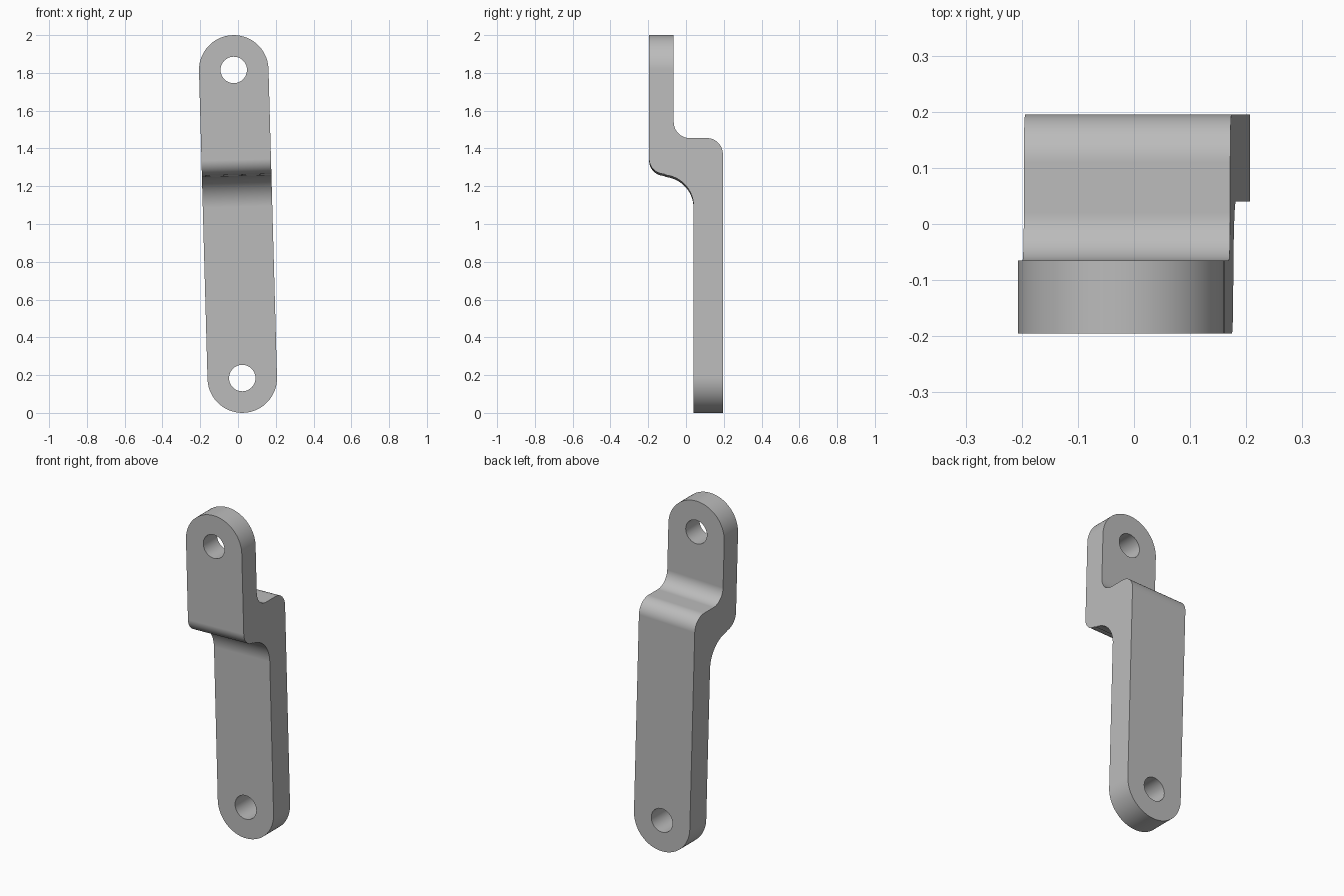
import bpy, bmesh
from math import cos, sin, pi, radians
from mathutils import Matrix, Vector

cube = bpy.data.objects.get("Cube")
if cube:
    bpy.data.objects.remove(cube, do_unlink=True)

TILT = -0.0276           # lean of the link about the y axis
HALF = 0.816             # pin hole distance from the middle
END_R, HOLE_R = 0.184, 0.07

steel = bpy.data.materials.new("plain_grey")
steel.use_nodes = True
grey = (0.5, 0.5, 0.5, 1)
steel.diffuse_color = grey
steel.node_tree.nodes["Principled BSDF"].inputs["Base Color"].default_value = grey


def arc(cx, cz, r, start, end, steps=16):
    """Points on an arc, angles in degrees."""
    angles = [radians(start + (end - start) * i / steps) for i in range(steps + 1)]
    return [(cx + r * cos(a), cz + r * sin(a)) for a in angles]


def prism(name, points, along, depth):
    """Extrude a closed outline symmetrically along x or y."""
    bm = bmesh.new()
    place = (lambda u, v: (-depth / 2, u, v)) if along == "x" else (lambda u, v: (u, -depth / 2, v))
    face = bm.faces.new([bm.verts.new(place(u, v)) for u, v in points])
    moved = bmesh.ops.extrude_face_region(bm, geom=[face])["geom"]
    shift = Vector((depth, 0, 0) if along == "x" else (0, depth, 0))
    bmesh.ops.translate(bm, vec=shift, verts=[g for g in moved if isinstance(g, bmesh.types.BMVert)])
    bmesh.ops.recalc_face_normals(bm, faces=bm.faces)
    mesh = bpy.data.meshes.new(name)
    bm.to_mesh(mesh)
    bm.free()
    mesh.materials.append(steel)
    obj = bpy.data.objects.new(name, mesh)
    bpy.context.collection.objects.link(obj)
    return obj


def cut(obj, cutter, operation):
    cutter.hide_render = True
    mod = obj.modifiers.new(cutter.name, "BOOLEAN")
    mod.operation, mod.solver, mod.object = operation, "EXACT", cutter
    bpy.context.view_layer.objects.active = obj
    bpy.ops.object.modifier_apply(modifier=mod.name)
    bpy.data.objects.remove(cutter, do_unlink=True)


# Stepped side profile (y, z), with rounded and filleted bends
profile = [(0.04, -0.2), (0.195, -0.2)]
profile += arc(0.11, 1.365, 0.085, 0, 90)
profile += arc(0.02, 1.535, 0.085, 270, 180)
profile += [(-0.065, 2.2), (-0.195, 2.2)]
profile += arc(-0.115, 1.34, 0.08, 180, 270)
profile += arc(-0.125, 1.09, 0.165, 84, 0)
link = prism("offset_link", [(y, z - 1) for y, z in profile], "x", 1)

# Round-ended front outline
outline = arc(0, HALF, END_R, 0, 180, 40) + arc(0, -HALF, END_R, 180, 360, 40)
cut(link, prism("outline_cutter", outline, "y", 1), "INTERSECT")

# Pin holes
for side in (-1, 1):
    hole = arc(0, side * HALF, HOLE_R, 0, 360, 40)[:-1]
    cut(link, prism("hole_cutter", hole, "y", 1), "DIFFERENCE")

# Lean the link and stand it on the ground
link.data.transform(Matrix.Translation((0, 0, 1)) @ Matrix.Rotation(TILT, 4, "Y"))

bpy.ops.object.select_all(action="DESELECT")
link.select_set(True)
bpy.context.view_layer.objects.active = link
bpy.ops.object.shade_smooth_by_angle(angle=radians(30))
weighted = link.modifiers.new("weighted_normals", "WEIGHTED_NORMAL")
weighted.keep_sharp = True
